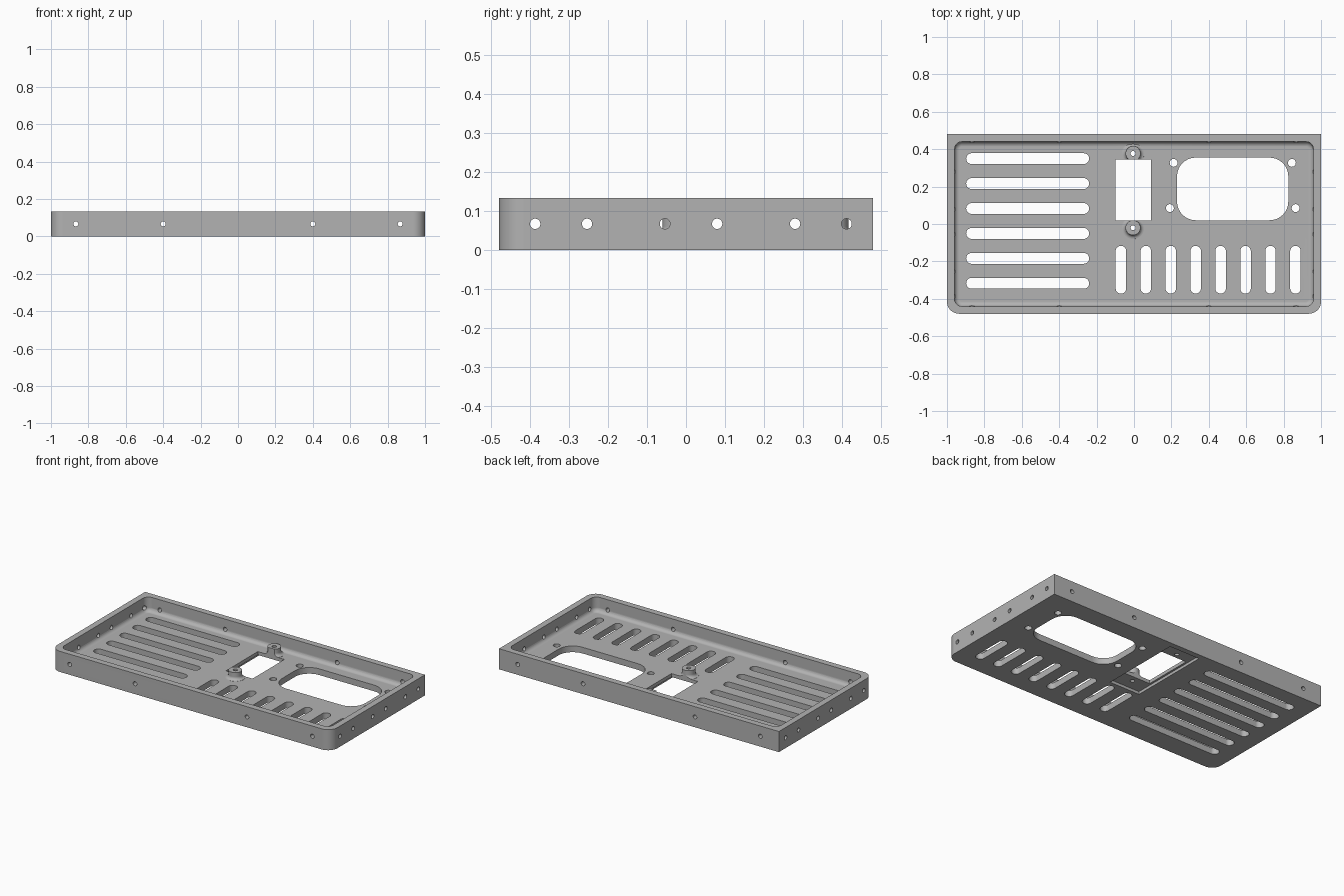
import bpy, bmesh
from math import sin, cos, pi, radians
from mathutils import Matrix, Vector

cube = bpy.data.objects.get("Cube")
if cube:
    bpy.data.objects.remove(cube, do_unlink=True)

HALF_X, HALF_Y, HEIGHT = 1.0, 0.48, 0.133
WALL, FLOOR, FILLET = 0.04, 0.04, 0.026
HOLE_Z, HOLE_R = 0.067, 0.0133

grey = bpy.data.materials.new("satin grey")
grey.use_nodes = True
grey.diffuse_color = (0.45, 0.45, 0.45, 1)
grey.node_tree.nodes["Principled BSDF"].inputs["Base Color"].default_value = (0.45, 0.45, 0.45, 1)


def rounded_rect(x0, x1, y0, y1, front_r, back_r, seg=8):
    """Counter-clockwise outline; a radius of zero gives a sharp corner."""
    pts = []
    corners = ((x1, y1, -1, -1, back_r), (x0, y1, 1, -1, back_r),
               (x0, y0, 1, 1, front_r), (x1, y0, -1, 1, front_r))
    for k, (x, y, sx, sy, r) in enumerate(corners):
        for i in range(seg + 1 if r else 1):
            a = (k + i / seg) * pi / 2
            pts.append((x + sx * r + r * cos(a), y + sy * r + r * sin(a)) if r else (x, y))
    return pts


def circle(x, y, r, seg=32):
    return [(x + r * cos(2 * pi * i / seg), y + r * sin(2 * pi * i / seg)) for i in range(seg)]


def loft(bm, levels):
    """Closed solid through (outline, z) levels with equal point counts."""
    rings = [[bm.verts.new((x, y, z)) for x, y in pts] for pts, z in levels]
    for a, b in zip(rings, rings[1:]):
        for i in range(len(a)):
            j = (i + 1) % len(a)
            bm.faces.new((a[i], a[j], b[j], b[i]))
    bm.faces.new(rings[0][::-1])
    bm.faces.new(rings[-1])


def prism(bm, pts, z0, z1):
    loft(bm, [(pts, z0), (pts, z1)])


def make(name, bm):
    bmesh.ops.recalc_face_normals(bm, faces=bm.faces[:])
    mesh = bpy.data.meshes.new(name)
    bm.to_mesh(mesh)
    bm.free()
    mesh.materials.append(grey)
    obj = bpy.data.objects.new(name, mesh)
    bpy.context.collection.objects.link(obj)
    return obj


def combine(body, name, bm, operation):
    tool = make(name, bm)
    mod = body.modifiers.new(name, 'BOOLEAN')
    mod.operation, mod.solver, mod.object = operation, 'EXACT', tool
    bpy.ops.object.select_all(action='DESELECT')
    body.select_set(True)
    bpy.context.view_layer.objects.active = body
    bpy.ops.object.modifier_apply(modifier=mod.name)
    bpy.data.objects.remove(tool, do_unlink=True)


# Tray block: rounded front corners, square back corners
bm = bmesh.new()
prism(bm, rounded_rect(-HALF_X, HALF_X, -HALF_Y, HALF_Y, 0.065, 0), 0, HEIGHT)
tray = make("tray", bm)

# Cavity with a fillet where the walls meet the floor
bm = bmesh.new()
levels = []
for i in range(7):
    a = i / 6 * pi / 2
    inset = WALL + FILLET * (1 - sin(a))
    z = FLOOR + FILLET * (1 - cos(a))
    r = 0.04 - (inset - WALL)
    levels.append((rounded_rect(-HALF_X + inset, HALF_X - inset,
                                -HALF_Y + inset, HALF_Y - inset, r, r), z))
levels.append((levels[-1][0], HEIGHT + 0.05))
loft(bm, levels)
combine(tray, "cavity", bm, 'DIFFERENCE')

# Screw bosses with flared feet
BOSS_X, BOSS_YS = -0.005, (-0.02, 0.377)
bm = bmesh.new()
for y in BOSS_YS:
    levels = [(circle(BOSS_X, y, 0.061), 0.03)]
    for i in range(7):
        a = i / 6 * pi / 2
        levels.append((circle(BOSS_X, y, 0.04 + 0.02 * (1 - sin(a))), FLOOR + 0.0005 + 0.02 * (1 - cos(a))))
    levels.append((circle(BOSS_X, y, 0.04), 0.087))
    loft(bm, levels)
combine(tray, "bosses", bm, 'UNION')

# Recess under the socket
bm = bmesh.new()
prism(bm, rounded_rect(-0.113, 0.103, -0.09, 0.445, 0, 0), -0.05, 0.018)
combine(tray, "socket_recess", bm, 'DIFFERENCE')

# Floor openings: socket, fan, vents and screw holes
bm = bmesh.new()
outlines = [rounded_rect(-0.1, 0.09, 0.02, 0.345, 0, 0),
            rounded_rect(0.23, 0.825, 0.02, 0.355, 0.1, 0.1)]
for i in range(6):
    y = -0.317 + i * 0.1333
    outlines.append(rounded_rect(-0.897, -0.24, y - 0.029, y + 0.029, 0.0285, 0.0285))
for i in range(8):
    x = -0.07 + i * 0.1333
    outlines.append(rounded_rect(x - 0.028, x + 0.028, -0.372, -0.117, 0.0275, 0.0275))
for x, y in ((0.212, 0.327), (0.844, 0.327), (0.192, 0.085), (0.864, 0.085)):
    outlines.append(circle(x, y, 0.021))
for y in BOSS_YS:
    outlines.append(circle(BOSS_X, y, HOLE_R))
for pts in outlines:
    prism(bm, pts, -0.05, 0.2)
combine(tray, "floor_openings", bm, 'DIFFERENCE')

# Screw holes through the walls
bm = bmesh.new()


def wall_hole(x, y, axis):
    turn = Vector((0, 0, 1)).rotation_difference(Vector(axis)).to_matrix().to_4x4()
    bmesh.ops.create_cone(bm, cap_ends=True, segments=24, radius1=HOLE_R, radius2=HOLE_R,
                          depth=0.14, matrix=Matrix.Translation((x, y, HOLE_Z)) @ turn)


for side in (-1, 1):
    for x in (-0.867, -0.4, 0.4, 0.867):
        wall_hole(x, side * HALF_Y, (0, 1, 0))
    for y in (-0.387, -0.254, -0.054, 0.08, 0.28, 0.412):
        wall_hole(side * HALF_X, y, (1, 0, 0))
combine(tray, "wall_holes", bm, 'DIFFERENCE')

# Smooth fillets, crisp edges
bpy.ops.object.shade_smooth_by_angle(angle=radians(30))
weighted = tray.modifiers.new("even shading", 'WEIGHTED_NORMAL')
weighted.keep_sharp = True
